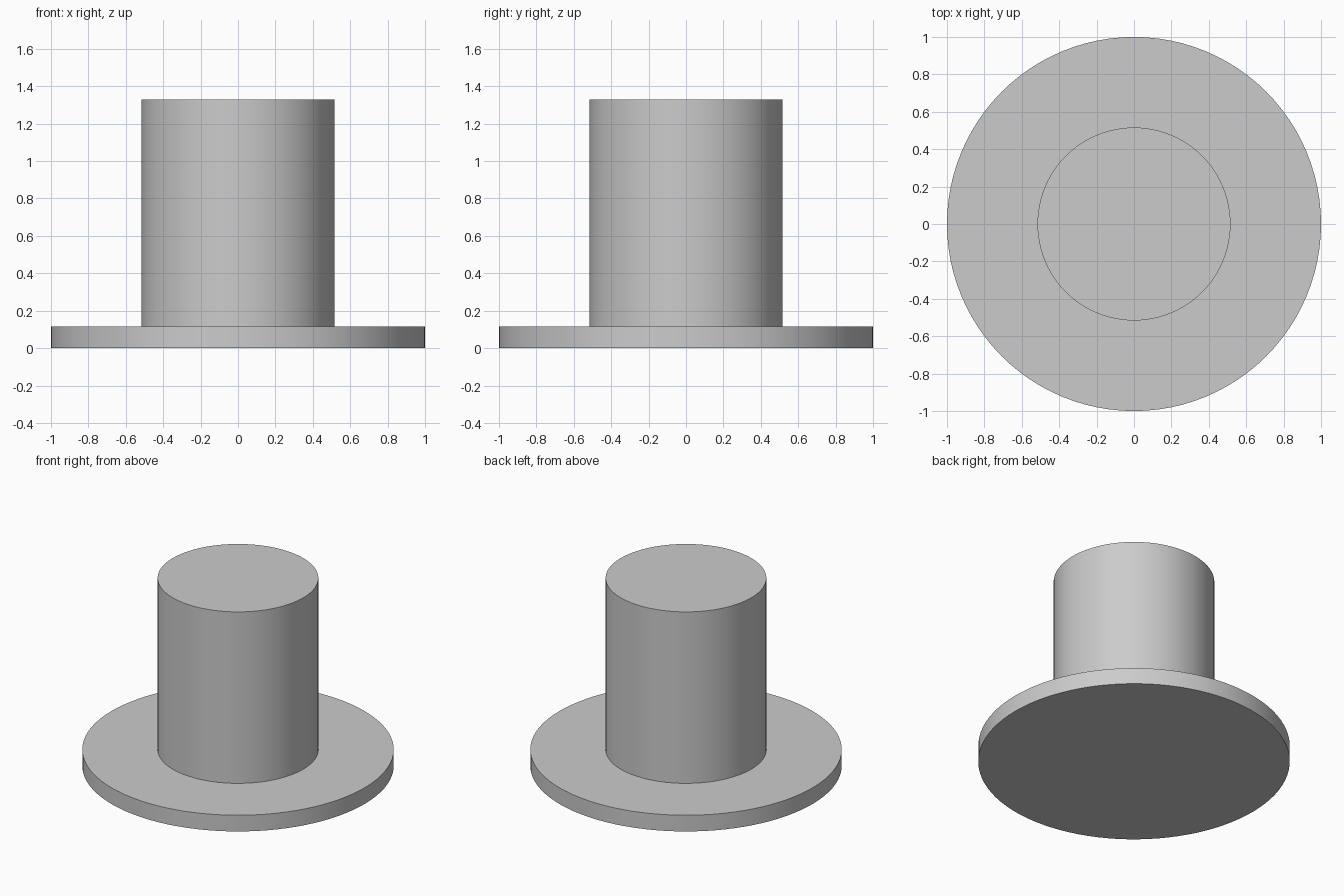
import bpy

if "Cube" in bpy.data.objects:
    bpy.data.objects.remove(bpy.data.objects["Cube"])

SIDES = 96


def disc(name, radius, z0, z1):
    bpy.ops.mesh.primitive_cylinder_add(vertices=SIDES, radius=radius, depth=z1 - z0,
                                        location=(0, 0, (z0 + z1) / 2))
    obj = bpy.context.object
    obj.name = name
    bpy.ops.object.shade_smooth_by_angle()
    return obj


# Wide flat flange at the base
disc("base_flange", 1.0, 0.0, 0.115)

# Solid round post standing on the flange
disc("post", 0.516, 0.115, 1.33)
